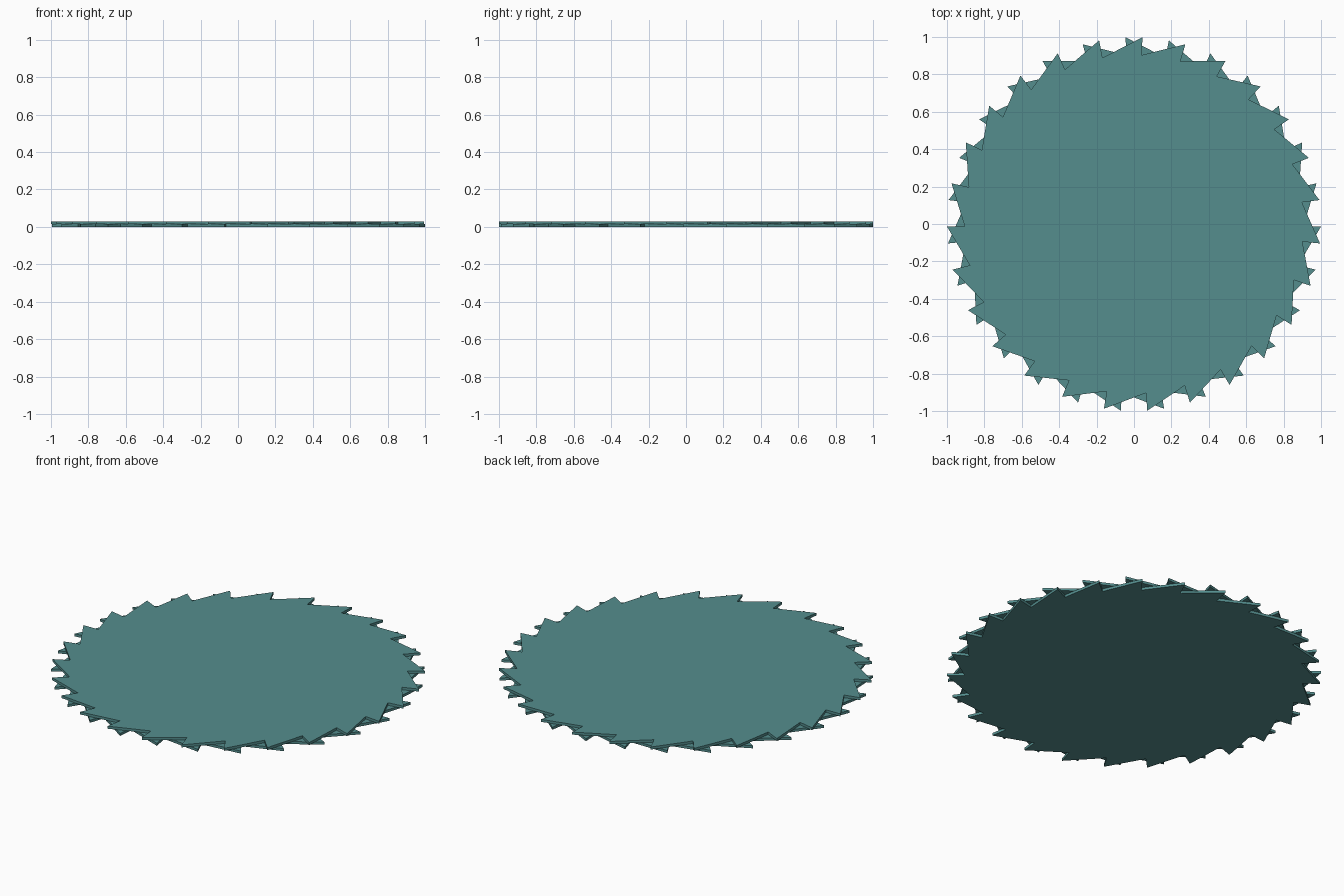
import bpy, bmesh, math

if "Cube" in bpy.data.objects:
    bpy.data.objects.remove(bpy.data.objects["Cube"])

TEETH = 27
TIP_R, ROOT_R = 1.0, 0.905
STEP = 2 * math.pi / TEETH
LEAN = math.radians(2.6)      # tip offset from the tooth centre
LAYER = 0.015

teal = bpy.data.materials.new("teal")
teal.diffuse_color = (0.089, 0.27, 0.27, 1)
teal.use_nodes = True
teal.node_tree.nodes["Principled BSDF"].inputs["Base Color"].default_value = teal.diffuse_color


def saw_layer(name, z, side):
    """Flat saw-toothed disc; side = 1 leans clockwise, -1 the other way."""
    bm = bmesh.new()
    verts = []
    for i in range(TEETH):
        a = side * (i * STEP + LEAN)
        for r in (TIP_R, ROOT_R):
            verts.append(bm.verts.new((r * math.sin(a), r * math.cos(a) - 0.0007, z)))
    face = bm.faces.new(verts)
    out = bmesh.ops.extrude_face_region(bm, geom=[face])
    up = [g for g in out["geom"] if isinstance(g, bmesh.types.BMVert)]
    bmesh.ops.translate(bm, verts=up, vec=(0, 0, LAYER))
    bmesh.ops.recalc_face_normals(bm, faces=bm.faces)
    me = bpy.data.meshes.new(name)
    bm.to_mesh(me)
    bm.free()
    me.materials.append(teal)
    ob = bpy.data.objects.new(name, me)
    bpy.context.collection.objects.link(ob)
    return ob


# Two stacked discs with opposite tooth directions
saw_layer("lower_toothed_disc", 0, -1)
saw_layer("upper_toothed_disc", LAYER, 1)
